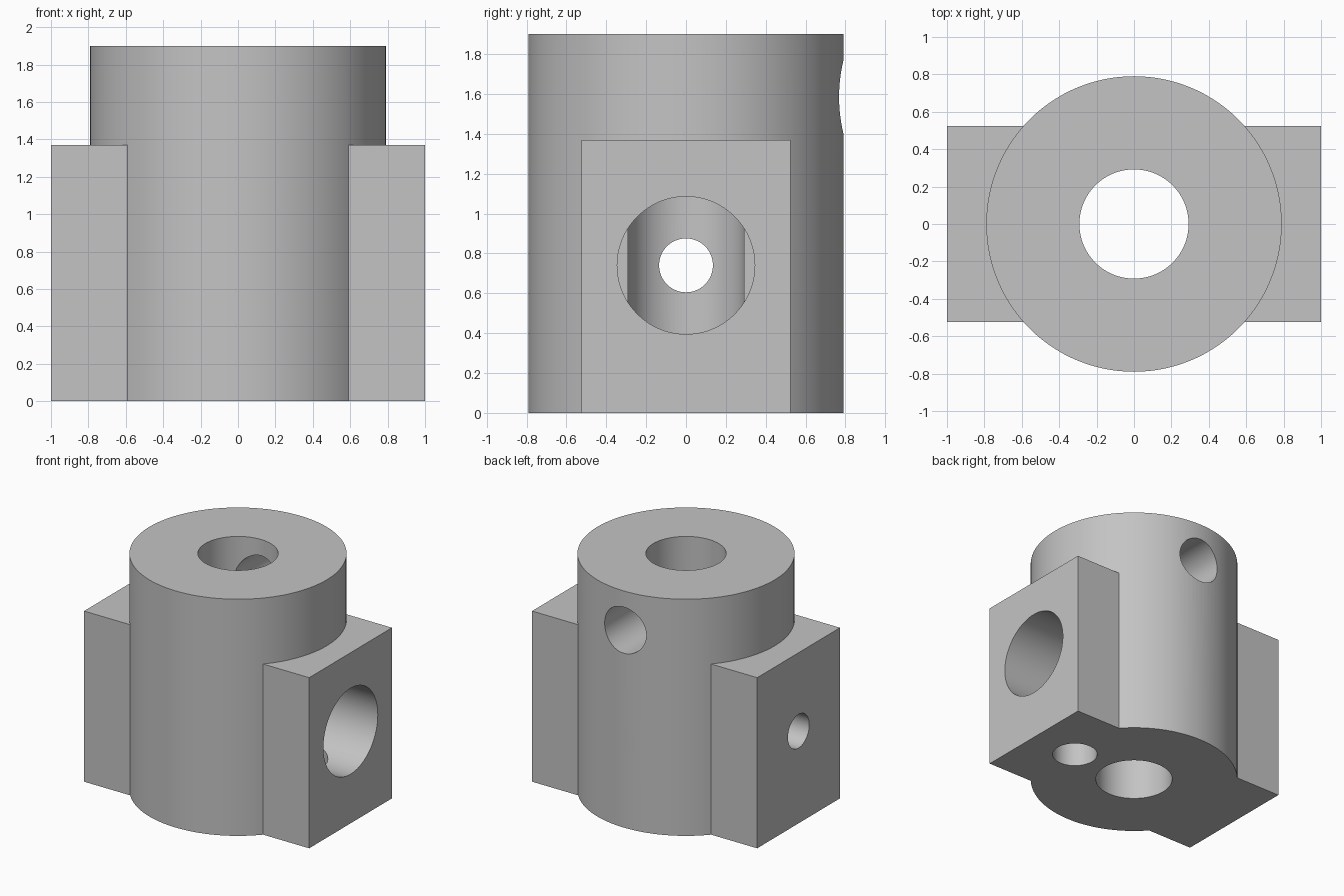
import bpy
import bmesh
from math import radians
from mathutils import Matrix, Vector

default = bpy.data.objects.get("Cube")
if default:
    bpy.data.objects.remove(default, do_unlink=True)

grey = bpy.data.materials.new("plain_grey")
grey.use_nodes = True
colour = (0.55, 0.55, 0.55, 1)
grey.diffuse_color = colour
grey.node_tree.nodes["Principled BSDF"].inputs["Base Color"].default_value = colour


def make_object(name, bm):
    mesh = bpy.data.meshes.new(name)
    bm.to_mesh(mesh)
    bm.free()
    mesh.materials.append(grey)
    obj = bpy.data.objects.new(name, mesh)
    bpy.context.collection.objects.link(obj)
    return obj


def rod(name, radius, start, end, segments=96):
    """Closed cylinder running between two points."""
    start, end = Vector(start), Vector(end)
    axis = end - start
    turn = Vector((0, 0, 1)).rotation_difference(axis).to_matrix().to_4x4()
    bm = bmesh.new()
    bmesh.ops.create_cone(bm, cap_ends=True, segments=segments,
                          radius1=radius, radius2=radius, depth=axis.length,
                          matrix=Matrix.Translation((start + end) / 2) @ turn)
    return make_object(name, bm)


def box(name, size, centre):
    bm = bmesh.new()
    bmesh.ops.create_cube(bm, size=1, matrix=Matrix.Translation(centre)
                          @ Matrix.Diagonal((*size, 1)))
    return make_object(name, bm)


def combine(target, tool, operation):
    tool.hide_render = True
    mod = target.modifiers.new(tool.name, 'BOOLEAN')
    mod.operation = operation
    mod.solver = 'EXACT'
    mod.object = tool
    bpy.context.view_layer.objects.active = target
    bpy.ops.object.modifier_apply(modifier=mod.name)
    bpy.data.objects.remove(tool, do_unlink=True)


# Round body with a rectangular lug block running through it
HEIGHT, LUG_HEIGHT, PORT_Z = 1.9, 1.37, 0.74
body = rod("valve_body", 0.79, (0, 0, 0), (0, 0, HEIGHT), 128)
combine(body, box("side_lugs", (2, 1.05, LUG_HEIGHT), (0, 0, LUG_HEIGHT / 2)), 'UNION')

# Bores: main, large left port, small right port, back port, bottom port
bores = [
    rod("main_bore", 0.292, (0, 0, -0.2), (0, 0, 2.1)),
    rod("left_port", 0.345, (0.01, 0, PORT_Z), (1.2, 0, PORT_Z)),
    rod("right_port", 0.135, (-1.2, 0, PORT_Z), (-0.1, 0, PORT_Z)),
    rod("back_port", 0.185, (0, 0.1, 1.585), (0, 1, 1.585)),
    rod("bottom_port", 0.17, (0.59, 0, -0.2), (0.59, 0, PORT_Z)),
]
for bore in bores:
    combine(body, bore, 'DIFFERENCE')

# Smooth the round walls, keep the machined edges crisp
bpy.ops.object.select_all(action='DESELECT')
body.select_set(True)
bpy.context.view_layer.objects.active = body
bpy.ops.object.shade_smooth_by_angle(angle=radians(25))
